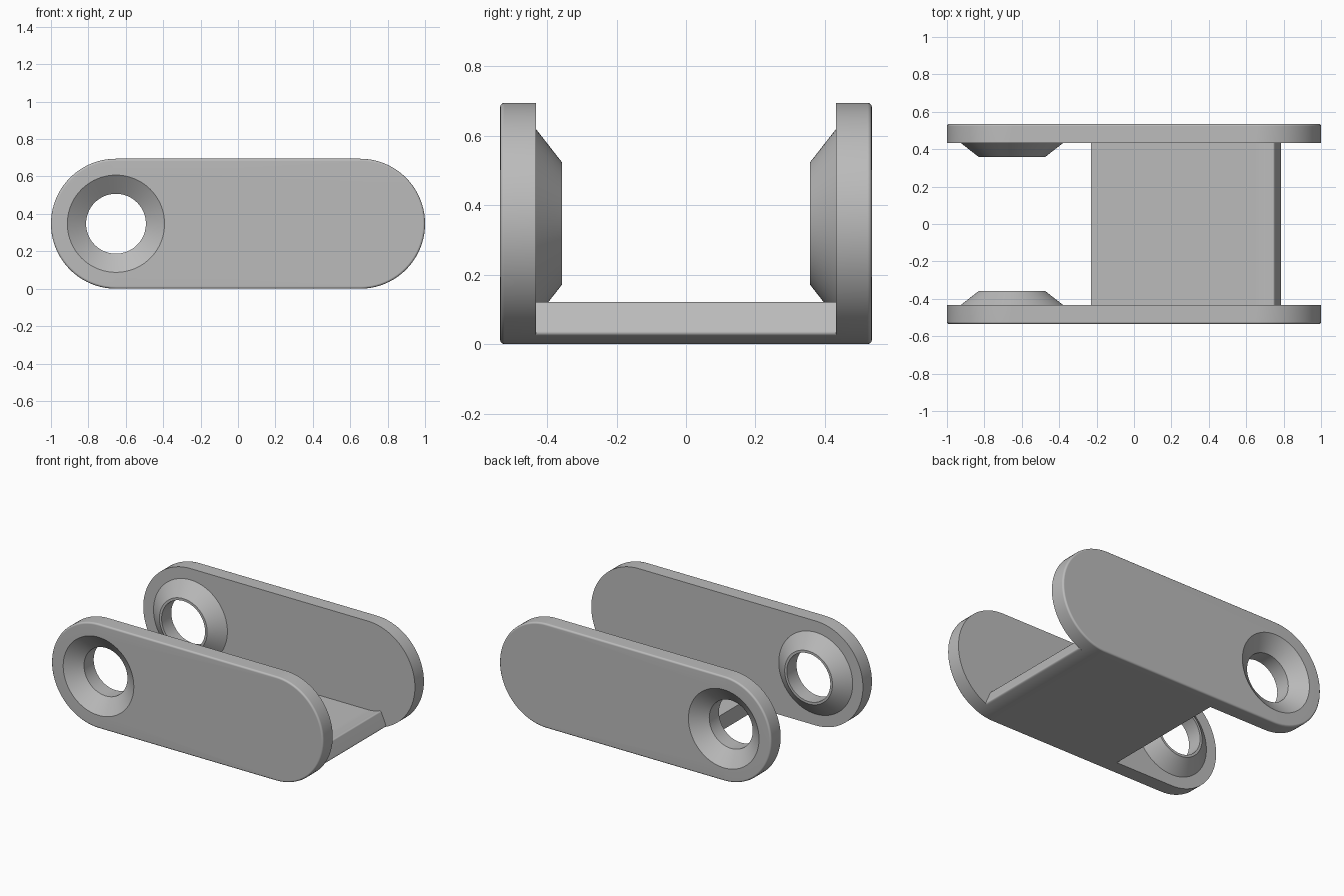
import bpy, bmesh
from math import sin, cos, pi, radians

if "Cube" in bpy.data.objects:
    bpy.data.objects.remove(bpy.data.objects["Cube"], do_unlink=True)

R = 0.3475             # radius of the rounded plate ends
CAP = 1 - R            # distance of each end centre from the middle
Y_IN, Y_OUT, Y_TIP = 0.432, 0.535, 0.357
SHEET = 0.105          # sheet thickness
STEPS = 40             # segments per half circle

grey = bpy.data.materials.new("plain grey")
grey.use_nodes = True
grey.diffuse_color = (0.5, 0.5, 0.5, 1)
grey.node_tree.nodes["Principled BSDF"].inputs["Base Color"].default_value = (0.5, 0.5, 0.5, 1)


def finish(name, bm):
    """Turn the bmesh into a smooth-shaded grey object."""
    bmesh.ops.remove_doubles(bm, verts=bm.verts, dist=0.0001)
    bmesh.ops.recalc_face_normals(bm, faces=bm.faces)
    mesh = bpy.data.meshes.new(name)
    bm.to_mesh(mesh)
    bm.free()
    mesh.materials.append(grey)
    obj = bpy.data.objects.new(name, mesh)
    bpy.context.collection.objects.link(obj)
    bpy.ops.object.select_all(action='DESELECT')
    obj.select_set(True)
    bpy.context.view_layer.objects.active = obj
    bpy.ops.object.shade_smooth_by_angle(angle=radians(35))
    return obj


def ring(bm, radius, y, right_centre):
    """Two half circles: a slot outline, or a circle if both centres match."""
    verts = []
    for centre, start in ((right_centre, -pi / 2), (-CAP, pi / 2)):
        for i in range(STEPS + 1):
            t = start + pi * i / STEPS
            verts.append(bm.verts.new((centre + radius * cos(t), y, R + radius * sin(t))))
    return verts


# Side plates: rounded slot outline, filleted outer rim, dished screw hole
bm = bmesh.new()
f = 0.012
rings = [ring(bm, R, Y_IN, CAP)]
for i in range(4):
    a = i * pi / 6
    rings.append(ring(bm, R - f + f * cos(a), Y_OUT - f + f * sin(a), CAP))
for radius, y in ((0.26, Y_OUT), (0.16, 0.459), (0.16, Y_TIP), (0.176, Y_TIP), (0.272, Y_IN)):
    rings.append(ring(bm, radius, y, -CAP))
for a, b in zip(rings, rings[1:] + rings[:1]):
    for i in range(len(a)):
        j = (i + 1) % len(a)
        bm.faces.new((a[i], a[j], b[j], b[i]))
plates = finish("side_plates", bm)
mirror = plates.modifiers.new("mirror", 'MIRROR')
mirror.use_axis = (False, True, False)
normals = plates.modifiers.new("flat faces", 'WEIGHTED_NORMAL')
normals.keep_sharp = True

# Floor: flat sheet that curls up along the rounded end, cut square to the curl
bend = radians(23.3)
arc = [bend * i / 8 for i in range(9)]
profile = [(-0.23, 0)]
profile += [(CAP + R * sin(t), R - R * cos(t)) for t in arc]
r_in = R - SHEET
profile += [(CAP + r_in * sin(t), R - r_in * cos(t)) for t in reversed(arc)]
profile += [(-0.23, SHEET)]
bm = bmesh.new()
face = bm.faces.new([bm.verts.new((x, -Y_IN, z)) for x, z in profile])
extruded = bmesh.ops.extrude_face_region(bm, geom=[face])["geom"]
bmesh.ops.translate(bm, vec=(0, 2 * Y_IN, 0),
                    verts=[v for v in extruded if isinstance(v, bmesh.types.BMVert)])
bmesh.ops.recalc_face_normals(bm, faces=bm.faces)
lip = [e for e in bm.edges if abs(e.verts[0].co.y - e.verts[1].co.y) > 0.5
       and e.verts[0].co.x > 0 and e.calc_face_angle(0) > 1]
bmesh.ops.bevel(bm, geom=lip, offset=0.01, segments=3, profile=0.5, affect='EDGES')
floor = finish("floor", bm)
normals = floor.modifiers.new("flat faces", 'WEIGHTED_NORMAL')
normals.keep_sharp = True
